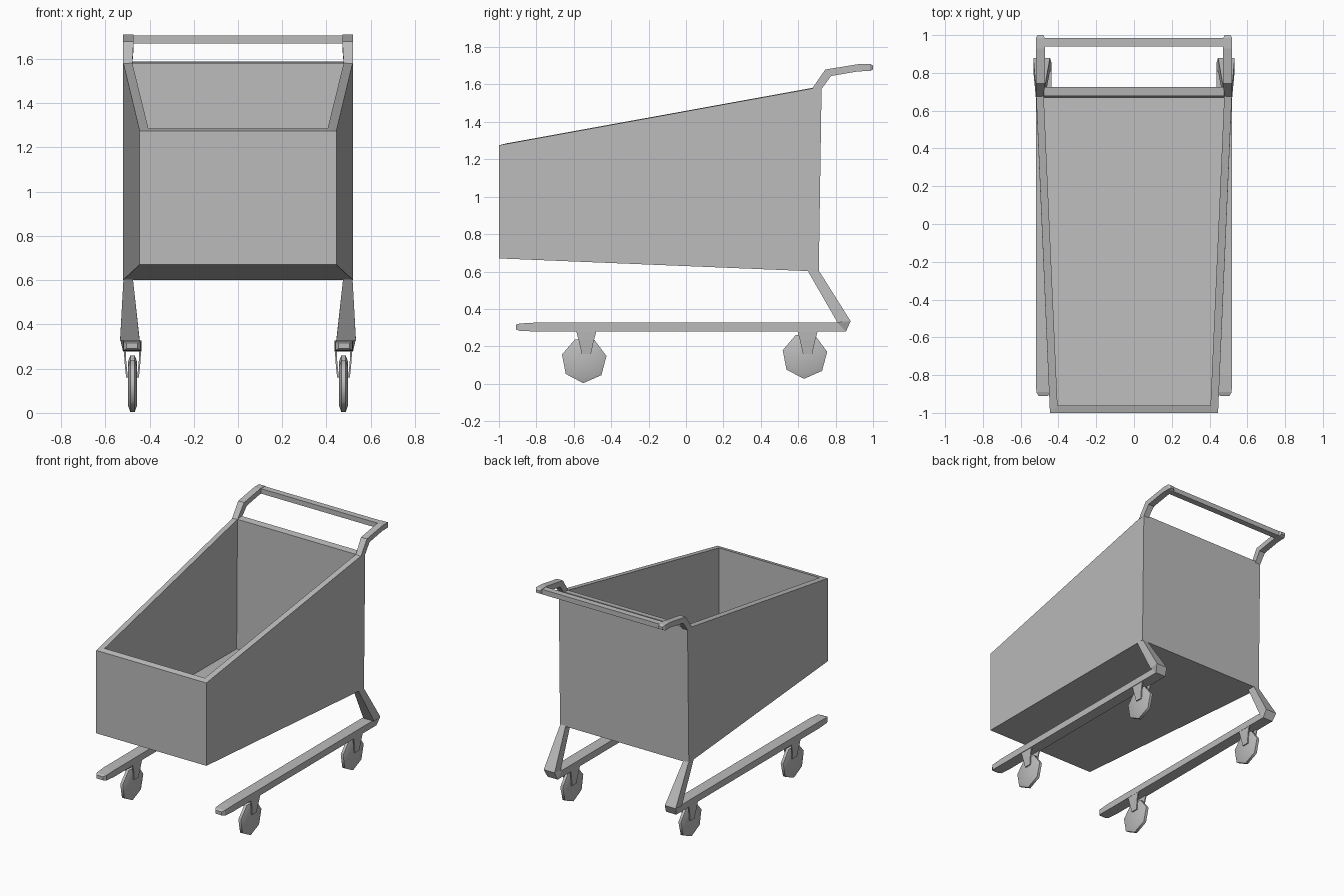
import bpy, bmesh, math

cube = bpy.data.objects.get("Cube")
if cube:
    bpy.data.objects.remove(cube, do_unlink=True)

grey = bpy.data.materials.new("plain grey")
grey.use_nodes = True
colour = (0.5, 0.5, 0.5, 1)
grey.diffuse_color = colour
grey.node_tree.nodes["Principled BSDF"].inputs["Base Color"].default_value = colour


def loft(name, rings, smooth=False):
    """Skin a list of equal-sized point rings and cap both ends."""
    bm = bmesh.new()
    loops = [[bm.verts.new(p) for p in ring] for ring in rings]
    n = len(loops[0])
    for a, b in zip(loops, loops[1:]):
        for i in range(n):
            j = (i + 1) % n
            bm.faces.new((a[i], a[j], b[j], b[i]))
    bm.faces.new(loops[0])
    bm.faces.new(loops[-1])
    bmesh.ops.remove_doubles(bm, verts=bm.verts, dist=0.0005)
    bmesh.ops.recalc_face_normals(bm, faces=bm.faces)
    mesh = bpy.data.meshes.new(name)
    bm.to_mesh(mesh)
    bm.free()
    mesh.materials.append(grey)
    obj = bpy.data.objects.new(name, mesh)
    bpy.context.collection.objects.link(obj)
    if smooth:
        bpy.ops.object.select_all(action="DESELECT")
        obj.select_set(True)
        bpy.context.view_layer.objects.active = obj
        bpy.ops.object.shade_smooth_by_angle(angle=math.radians(60))
    return obj


def basket_ring(front, back):
    """Four corners from (half width, y, z) at the front and back."""
    (fx, fy, fz), (bx, by, bz) = front, back
    return [(-fx, fy, fz), (fx, fy, fz), (bx, by, bz), (-bx, by, bz)]


def bar(name, side, sections):
    """Square bar; each section is (inner x, outer x, upper yz, lower yz)."""
    loft(name, [[(side * xi, *up), (side * xo, *up),
                 (side * xo, *low), (side * xi, *low)]
                for xi, xo, up, low in sections])


def wheel(name, x, y, z):
    def ring(dx, r):
        angles = [math.radians(-92) + math.tau * k / 7 for k in range(7)]
        return [(x + dx, y + r * math.cos(a), z + r * math.sin(a)) for a in angles]
    loft(name, [ring(-.021, .09), ring(-.01, .122), ring(.01, .122), ring(.021, .09)],
         smooth=True)


def fork_plate(name, x, y, out):
    """Thin tapering plate on one face of a wheel."""
    def ring(z, offset, half):
        a, b = x + out * offset, x + out * (offset + .008)
        return [(a, y - half, z), (b, y - half, z), (b, y + half, z), (a, y + half, z)]
    loft(name, [ring(.16, .021, .025), ring(.23, .028, .04), ring(.285, .031, .055)])


# Open basket with tapered walls
loft("basket", [
    basket_ring((.445, -1, .67), (.52, .71, .6)),
    basket_ring((.445, -1, 1.275), (.52, .725, 1.588)),
    basket_ring((.405, -.96, 1.285), (.478, .677, 1.582)),
    basket_ring((.405, -.96, .71), (.478, .667, .64)),
])

# Frame, handle arms and castors on both sides
for label, side in (("left", 1), ("right", -1)):
    bar(label + "_rail_and_post", side, [
        (.455, .505, (-.91, .315), (-.91, .29)),
        (.44, .517, (-.89, .322), (-.89, .283)),
        (.437, .52, (-.8, .327), (-.8, .279)),
        (.437, .52, (.81, .327), (.855, .278)),
        (.445, .533, (.81, .327), (.88, .335)),
        (.475, .518, (.65, .605), (.71, .605)),
    ])
    bar(label + "_handle_arm", side, [
        (.478, .52, (.672, 1.575), (.724, 1.575)),
        (.472, .52, (.745, 1.68), (.775, 1.645)),
        (.472, .52, (.93, 1.71), (.92, 1.67)),
        (.472, .52, (.985, 1.71), (.985, 1.672)),
        (.48, .51, (1, 1.7), (1, 1.68)),
    ])
    x = side * .477
    for place, y, z in (("front", -.545, .125), ("back", .635, .148)):
        name = f"{label}_{place}_"
        wheel(name + "wheel", x, y, z)
        for where, out in (("outer", side), ("inner", -side)):
            fork_plate(name + where + "_fork", x, y + (.012 if y < 0 else .015), out)

# Push bar across the back
loft("push_bar", [[(x, .94, 1.671), (x, .985, 1.671), (x, .985, 1.707), (x, .94, 1.707)]
                  for x in (-.475, .475)])
